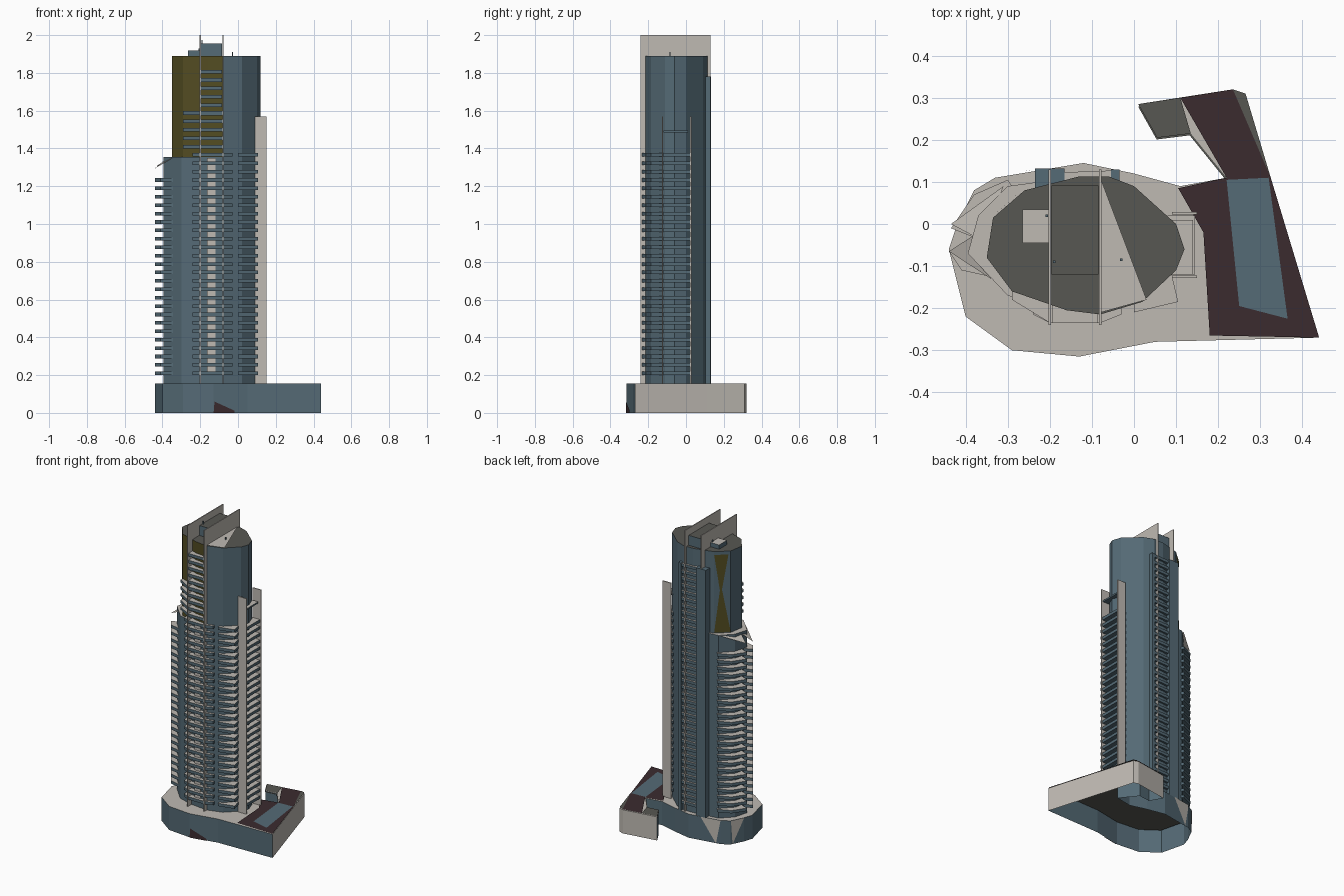
import bpy, bmesh
from mathutils import Vector

cube = bpy.data.objects.get("Cube")
if cube:
    bpy.data.objects.remove(cube, do_unlink=True)


def material(name, rgb):
    m = bpy.data.materials.new(name)
    m.use_nodes = True
    m.diffuse_color = (*rgb, 1)
    m.node_tree.nodes["Principled BSDF"].inputs["Base Color"].default_value = (*rgb, 1)
    return m


GLASS = material("blue_grey_glass", (.09, .145, .18))
STONE = material("pale_stone", (.52, .49, .45))
GREY = material("roof_grey", (.095, .095, .085))
BROWN = material("dark_brown", (.043, .024, .028))
OLIVE = material("olive_panel", (.085, .072, .016))


def finish(name, bm, mats):
    mesh = bpy.data.meshes.new(name)
    bm.to_mesh(mesh)
    bm.free()
    for m in mats:
        mesh.materials.append(m)
    ob = bpy.data.objects.new(name, mesh)
    bpy.context.collection.objects.link(ob)
    return ob


def prism(name, outline, z0, z1, side, top=None, accent=None, rule=None, floor=True):
    """Extrude an outline upward; rule picks the walls that get the accent colour."""
    bm = bmesh.new()
    base = bm.faces.new([bm.verts.new((x, y, z0)) for x, y in outline])
    ext = bmesh.ops.extrude_face_region(bm, geom=[base], use_keep_orig=True)
    for v in ext["geom"]:
        if isinstance(v, bmesh.types.BMVert):
            v.co.z = z1
    bmesh.ops.recalc_face_normals(bm, faces=bm.faces[:])
    for f in bm.faces:
        f.normal_update()
        if f.normal.z > .5:
            f.material_index = 1
        elif abs(f.normal.z) < .5 and rule and rule(f.calc_center_median(), f.normal):
            f.material_index = 2
    if not floor:
        bmesh.ops.delete(bm, geom=[f for f in bm.faces if f.normal.z < -.5], context="FACES")
    return finish(name, bm, [side, top or side, accent or side])


def box(name, x, y, z, side, top=None):
    return prism(name, [(x[0], y[0]), (x[1], y[0]), (x[1], y[1]), (x[0], y[1])],
                 z[0], z[1], side, top)


def plate(name, points, mat, out):
    """Thin panel through the points, raised slightly along out."""
    bm = bmesh.new()
    push = Vector(out).normalized() * .004
    f = bm.faces.new([bm.verts.new(Vector(p) + push) for p in points])
    f.normal_update()
    if f.normal.dot(push) < 0:
        f.normal_flip()
    return finish(name, bm, [mat])


def balconies(name, outline, z0, z1, step=.0445):
    """One slab repeated up the tower."""
    ob = prism(name, outline, z0, z0 + .019, GLASS, STONE)
    a = ob.modifiers.new("floors", "ARRAY")
    a.count = int((z1 - z0) / step) + 1
    a.use_relative_offset = False
    a.use_constant_offset = True
    a.constant_offset_displace = (0, 0, step)
    return ob


# Podium: open underneath, with a roof divided into colour areas
ROOF = .155
podium = [(-.44, -.06), (-.4, -.22), (-.29, -.3), (-.13, -.315), (.05, -.28), (.44, -.27),
          (.325, .11), (.265, .31), (.235, .32), (.01, .285), (.055, .205), (.135, .215),
          (.22, .11), (.11, .09), (0, .12), (-.12, .145), (-.33, .11), (-.38, .08), (-.42, 0)]
prism("podium", podium, 0, ROOF, GLASS, STONE, STONE,
      lambda c, n: n.x > .8 or c.y > .25, floor=False)
prism("podium_ceiling", [(x * .98, y * .98) for x, y in podium], ROOF - .006, ROOF - .003, GREY)


def roof_plate(name, pts, mat, lift=0):
    plate(name, [(x, y, ROOF + lift) for x, y in pts], mat, (0, 0, 1))


roof_plate("brown_terrace", [(.18, -.265), (.44, -.27), (.325, .11), (.22, .11),
                             (.105, .085), (.165, -.02)], BROWN)
roof_plate("wing_roof", [(.11, .3), (.235, .32), (.325, .11), (.22, .11)], BROWN)
roof_plate("wing_edge", [(.235, .32), (.265, .31), (.325, .11)], GREY, .002)
roof_plate("wing_end_roof", [(.01, .285), (.11, .3), (.135, .215), (.055, .205)], GREY)
roof_plate("terrace_pool", [(.22, .105), (.32, .11), (.365, -.225), (.25, -.195)], GLASS, .002)
plate("entrance_canopy", [(-.13, -.315, 0), (-.125, -.314, .06), (-.02, -.294, .012),
                          (-.02, -.294, 0)], BROWN, (.2, -1, 0))
plate("podium_back_panel", [(-.33, .11, ROOF), (-.2, .132, ROOF), (-.3, .115, 0)],
      STONE, (-.17, 1, 0))
plate("podium_corner_panel", [(-.42, 0, ROOF), (-.38, .08, ROOF), (-.385, .07, 0)],
      STONE, (-1, .5, 0))

# Tower: broad lower shaft, slimmer upper shaft with an olive front corner
back_right = [(.1, -.11), (.12, -.06), (.1, 0), (0, .09), (-.06, .113), (-.13, .113)]
lower = [(-.3, .09), (-.37, .02), (-.395, -.07), (-.3, -.17), (-.2, -.2), (-.08, -.215),
         (.02, -.185)] + back_right
upper = [(-.26, .08), (-.335, .015), (-.35, -.08), (-.29, -.16), (-.16, -.205),
         (-.08, -.215), (.02, -.185)] + back_right
prism("lower_tower", lower, ROOF, 1.355, GLASS, STONE)
prism("upper_tower", upper, 1.35, 1.89, GLASS, GREY, OLIVE,
      lambda c, n: n.y < -.2 and c.x < -.1)
plate("roof_triangle", [(-.078, .105, 1.89), (.03, -.18, 1.89), (-.078, -.21, 1.89)],
      STONE, (0, 0, 1))
nw = (-.65, .75, 0)
plate("back_olive_upper", [(-.26, .08, 1.87), (-.325, .024, 1.87), (-.29, .054, 1.6)], OLIVE, nw)
plate("back_olive_lower", [(-.29, .054, 1.68), (-.26, .08, 1.36), (-.335, .015, 1.36)], OLIVE, nw)
box("front_light_strip", (-.165, -.12), (-.218, -.2), (.2, 1.35), STONE)

# Tall blade walls that run through the tower
for side, x in (("right", -.2), ("left", -.08)):
    box(side + "_blade_wall", (x - .003, x + .003), (-.24, .13), (ROOF, 2), STONE)
for side, y in (("front", -.125), ("back", .025)):
    box(side + "_side_fin", (.09, .15), (y - .003, y + .003), (ROOF, 1.57), STONE)
box("back_column", (-.235, -.165), (.085, .132), (ROOF, 1.78), GLASS)
box("back_thin_column", (-.055, -.035), (.09, .13), (ROOF, 1.78), GLASS)

# Balcony stacks
front_centre = [(-.24, -.17), (-.24, -.215), (-.2, -.235), (-.08, -.235), (-.03, -.215), (-.03, -.17)]
balconies("front_centre_balconies", front_centre, .2, 1.36)
balconies("front_corner_balconies", [(0, -.16), (0, -.21), (.105, -.185), (.085, -.1)], .2, 1.36)
balconies("side_balconies", [(.08, -.12), (.145, -.12), (.145, .02), (.08, .02)], .2, 1.36)
balconies("side_front_balconies", [(-.32, -.13), (-.41, -.11), (-.44, -.065), (-.36, -.03)], .2, 1.26)
balconies("side_back_balconies", [(-.36, -.04), (-.435, -.01), (-.38, .07), (-.3, .105), (-.27, .06)],
          .2, 1.26)
balconies("upper_wide_balconies", [(-.29, -.15), (-.29, -.18), (-.2, -.235), (-.08, -.235),
                                   (-.08, -.18)], 1.4, 1.58)
balconies("upper_narrow_balconies", [(-.195, -.18), (-.195, -.235), (-.085, -.235), (-.085, -.18)],
          1.575, 1.8)
balconies("back_balconies", [(-.165, .08), (-.165, .123), (-.055, .127), (-.055, .08)], .2, 1.78)
box("lone_side_balcony", (.08, .14), (-.12, .01), (1.485, 1.495), GLASS, STONE)

# Pale slanted canopies capping the side balconies
plate("front_canopy", [(-.34, -.13, 1.35), (-.44, -.065, 1.29), (-.37, -.02, 1.35)], STONE, (0, 0, 1))
plate("back_canopy", [(-.36, -.04, 1.35), (-.435, 0, 1.3), (-.31, .09, 1.35)], STONE, (0, 0, 1))

# Rooftop plant rooms and masts
box("plant_room", (-.196, -.084), (-.12, .092), (1.885, 1.955), GLASS, GREY)
box("lift_housing", (-.265, -.2), (-.045, .035), (1.885, 1.918), GLASS, STONE)
for name, x, y, top in (("roof_mast", -.03, -.085, 1.91), ("plant_mast", -.19, -.09, 1.975),
                        ("housing_mast", -.207, .02, 1.93)):
    box(name, (x - .003, x + .003), (y - .003, y + .003), (1.88, top), GLASS)
